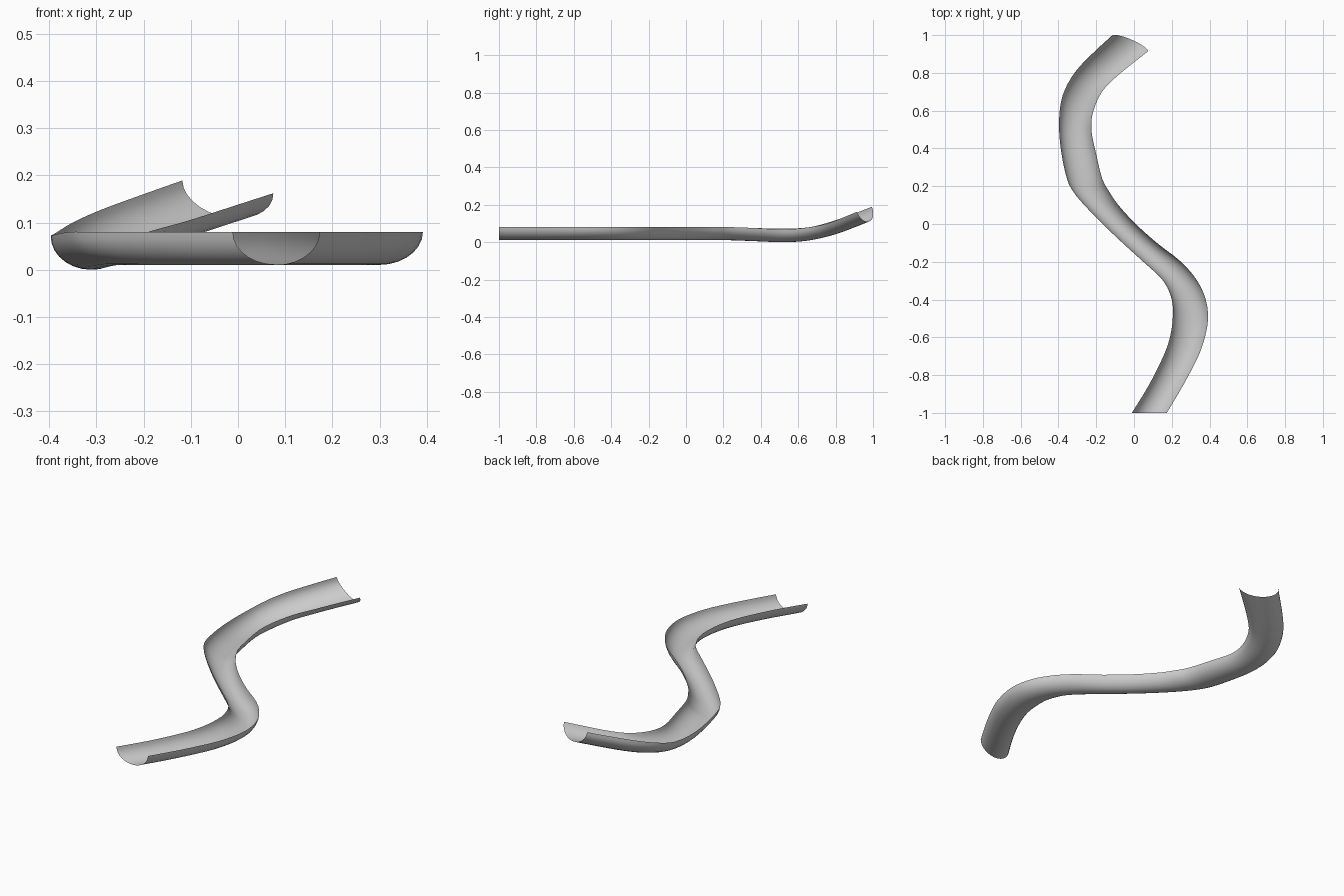
import bpy, bmesh, math
from mathutils import Vector

if "Cube" in bpy.data.objects:
    bpy.data.objects.remove(bpy.data.objects["Cube"])

DEPTH, SIDES, STEPS = 0.07, 14, 3

# flat lower run: y, left rim x, right rim x (rims level at z = 0.085)
flat = [(-1, -.012, .173), (-.85, .08, .262), (-.7, .155, .34), (-.6, .19, .375),
        (-.5, .205, .392), (-.4, .2, .38), (-.3, .155, .335), (-.2, .05, .25),
        (-.1, -.06, .122), (0, -.165, .01), (.1, -.262, -.082), (.17, -.32, -.13),
        (.24, -.355, -.168)]
rows = [(Vector((l, y, .085)), Vector((r, y, .085))) for y, l, r in flat]

# rising, turning upper run: left rim and right rim
upper = [(-.385, .38, .08, -.2, .37, .08),
         (-.397, .52, .0765, -.226, .5, .073),
         (-.386, .65, .083, -.215, .6, .077),
         (-.35, .745, .105, -.17, .7, .091),
         (-.29, .83, .132, -.105, .77, .109),
         (-.2, .92, .165, -.015, .845, .138),
         (-.118, .995, .194, .075, .915, .167)]
rows += [(Vector(u[:3]), Vector(u[3:])) for u in upper]


def spline(p0, p1, p2, p3, t):
    return (p1 * 2 + (p2 - p0) * t + (p0 * 2 - p1 * 5 + p2 * 4 - p3) * t * t
            + (p1 * 3 - p0 - p2 * 3 + p3) * t ** 3) / 2


# smooth both rims
n = len(rows)
rims = []
for i in range(n - 1):
    a, b, c, d = (rows[min(max(k, 0), n - 1)] for k in (i - 1, i, i + 1, i + 2))
    for s in range(STEPS):
        rims.append([spline(a[k], b[k], c[k], d[k], s / STEPS) for k in (0, 1)])
rims.append(list(rows[-1]))

# hang a half-round trough between the rims
bm = bmesh.new()
mids = [(l + r) / 2 for l, r in rims]
rings = []
for i, (l, r) in enumerate(rims):
    along = mids[min(i + 1, len(mids) - 1)] - mids[max(i - 1, 0)]
    down = along.cross(r - l).normalized()
    if down.z > 0:
        down.negate()
    ring = []
    for k in range(SIDES + 1):
        a = math.pi * k / SIDES
        ring.append(bm.verts.new(mids[i] - (r - l) / 2 * math.cos(a)
                                 + down * DEPTH * math.sin(a)))
    rings.append(ring)
for p, q in zip(rings, rings[1:]):
    for k in range(SIDES):
        bm.faces.new((p[k], p[k + 1], q[k + 1], q[k]))

# stand on the ground and centre lengthwise
low = min(v.co.z for v in bm.verts)
mid_y = (min(v.co.y for v in bm.verts) + max(v.co.y for v in bm.verts)) / 2
for v in bm.verts:
    v.co -= Vector((0, mid_y, low))

mesh = bpy.data.meshes.new("slide_chute")
bm.to_mesh(mesh)
bm.free()
chute = bpy.data.objects.new("slide_chute", mesh)
bpy.context.collection.objects.link(chute)
bpy.context.view_layer.objects.active = chute
chute.select_set(True)
bpy.ops.object.shade_smooth_by_angle()
